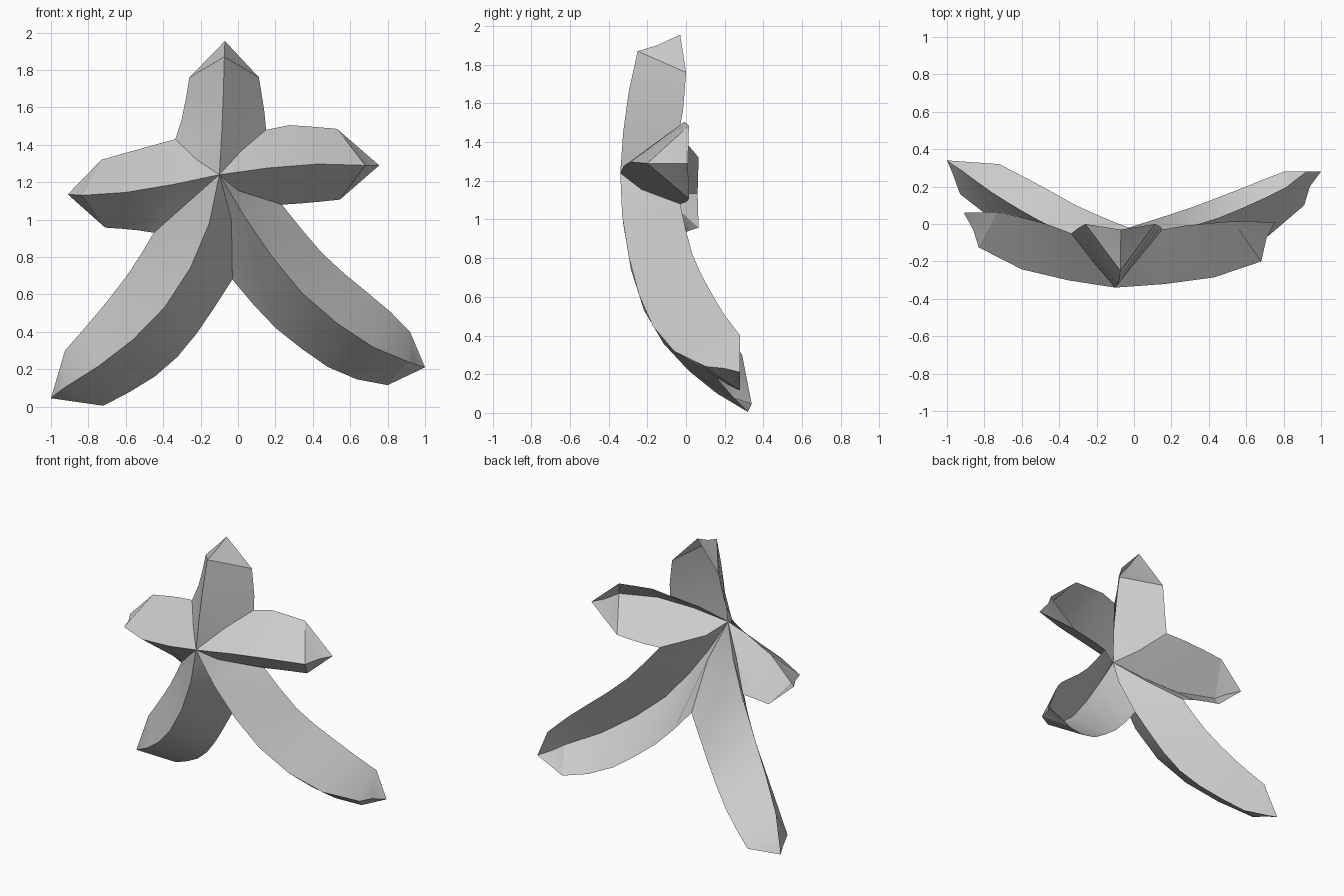
import bpy, math
from mathutils import Vector

if "Cube" in bpy.data.objects:
    bpy.data.objects.remove(bpy.data.objects["Cube"])

CENTRE = (-.1, -.34, 1.24)

# Creases between neighbouring arms: (halfway point, outer notch)
TOP_LEFT = ((-.22, -.2, 1.32), (-.335, -.05, 1.43))
TOP_RIGHT = ((.02, -.19, 1.37), (.15, -.03, 1.48))
SIDE_RIGHT = ((.0, -.23, 1.155), (.235, -.03, 1.08))
BOTTOM = ((-.035, -.2, 1.0), (-.03, -.02, .68))
SIDE_LEFT = ((-.27, -.19, 1.09), (-.45, -.01, .93))


def resample(points, n):
    """Smooth curve through the points, sampled at n + 1 places."""
    p = [Vector(q) for q in points]
    p = [2 * p[0] - p[1]] + p + [2 * p[-1] - p[-2]]
    dense = []
    for a, b, c, d in zip(p, p[1:], p[2:], p[3:]):
        for k in range(20):
            t = k / 20
            dense.append(.5 * (2 * b + (c - a) * t + (2 * a - 5 * b + 4 * c - d) * t * t
                               + (3 * b - a - 3 * c + d) * t ** 3))
    dense.append(p[-2])
    dist = [0]
    for a, b in zip(dense, dense[1:]):
        dist.append(dist[-1] + (b - a).length)
    out, j = [], 0
    for i in range(n + 1):
        s = dist[-1] * i / n
        while j < len(dist) - 2 and dist[j + 1] < s:
            j += 1
        out.append(dense[j].lerp(dense[j + 1], min(1, (s - dist[j]) / (dist[j + 1] - dist[j]))))
    return out


def arm(name, ridge, cap, tip, ccw, ccw_edge, cw, cw_edge, n):
    """Open V-shaped arm: ridge in front, one wall to each side, blunt cap at the tip."""
    verts = resample([CENTRE] + ridge, n) + [Vector(cap), Vector(tip)]
    faces = []
    for crease, edge, flip in ((ccw, ccw_edge, True), (cw, cw_edge, False)):
        m = len(verts)
        verts.append(Vector(crease[0]))
        verts += resample([crease[1]] + edge, n)
        e = m + 1
        side = [(0, m, 1), (m, e, e + 1, 1)]
        side += [(i, e + i, e + i + 1, i + 1) for i in range(1, n)]
        side += [(n, e + n, n + 1), (n + 1, e + n, n + 2)]
        faces += [f[::-1] if flip else f for f in side]
    mesh = bpy.data.meshes.new(name)
    mesh.from_pydata(verts, [], faces)
    obj = bpy.data.objects.new(name, mesh)
    bpy.context.collection.objects.link(obj)
    bpy.context.view_layer.objects.active = obj
    obj.select_set(True)
    bpy.ops.object.shade_smooth_by_angle(angle=math.radians(30))
    obj.select_set(False)


# Upper arm
arm("top_arm",
    [(-.085, -.32, 1.5), (-.077, -.285, 1.72), (-.073, -.25, 1.87)],
    (-.072, -.15, 1.9), (-.07, -.03, 1.955),
    TOP_LEFT, [(-.295, -.02, 1.56), (-.26, 0, 1.76)],
    TOP_RIGHT, [(.142, -.015, 1.57), (.112, 0, 1.76)], 3)

# Side arms
arm("right_arm",
    [(.28, -.31, 1.29), (.51, -.265, 1.297), (.68, -.2, 1.29)],
    (.71, -.07, 1.29), (.755, .01, 1.29),
    TOP_RIGHT, [(.26, -.01, 1.505), (.53, .015, 1.485)],
    SIDE_RIGHT, [(.38, 0, 1.09), (.545, .015, 1.107)], 3)
arm("left_arm",
    [(-.49, -.275, 1.16), (-.7, -.2, 1.138), (-.83, -.125, 1.13)],
    (-.86, -.03, 1.132), (-.91, .06, 1.135),
    SIDE_LEFT, [(-.57, .03, .947), (-.71, .065, .957)],
    TOP_LEFT, [(-.5, .01, 1.385), (-.73, .065, 1.32)], 3)

# Long lower arms, bending outward and back
arm("lower_right_arm",
    [(.06, -.325, .98), (.32, -.25, .63), (.65, -.11, .36), (.91, .1, .24)],
    (.94, .2, .23), (1, .28, .21),
    SIDE_RIGHT, [(.47, .04, .8), (.8, .19, .52), (.92, .28, .4)],
    BOTTOM, [(.16, .04, .46), (.34, .1, .31), (.56, .185, .17), (.8, .28, .115)], 6)
arm("lower_left_arm",
    [(-.18, -.315, .9), (-.37, -.23, .56), (-.63, -.07, .3), (-.93, .16, .1)],
    (-.97, .27, .07), (-1, .34, .045),
    BOTTOM, [(-.2, .05, .42), (-.33, .11, .26), (-.49, .2, .13), (-.72, .32, .005)],
    SIDE_LEFT, [(-.58, .06, .72), (-.76, .17, .49), (-.925, .29, .3)], 6)
